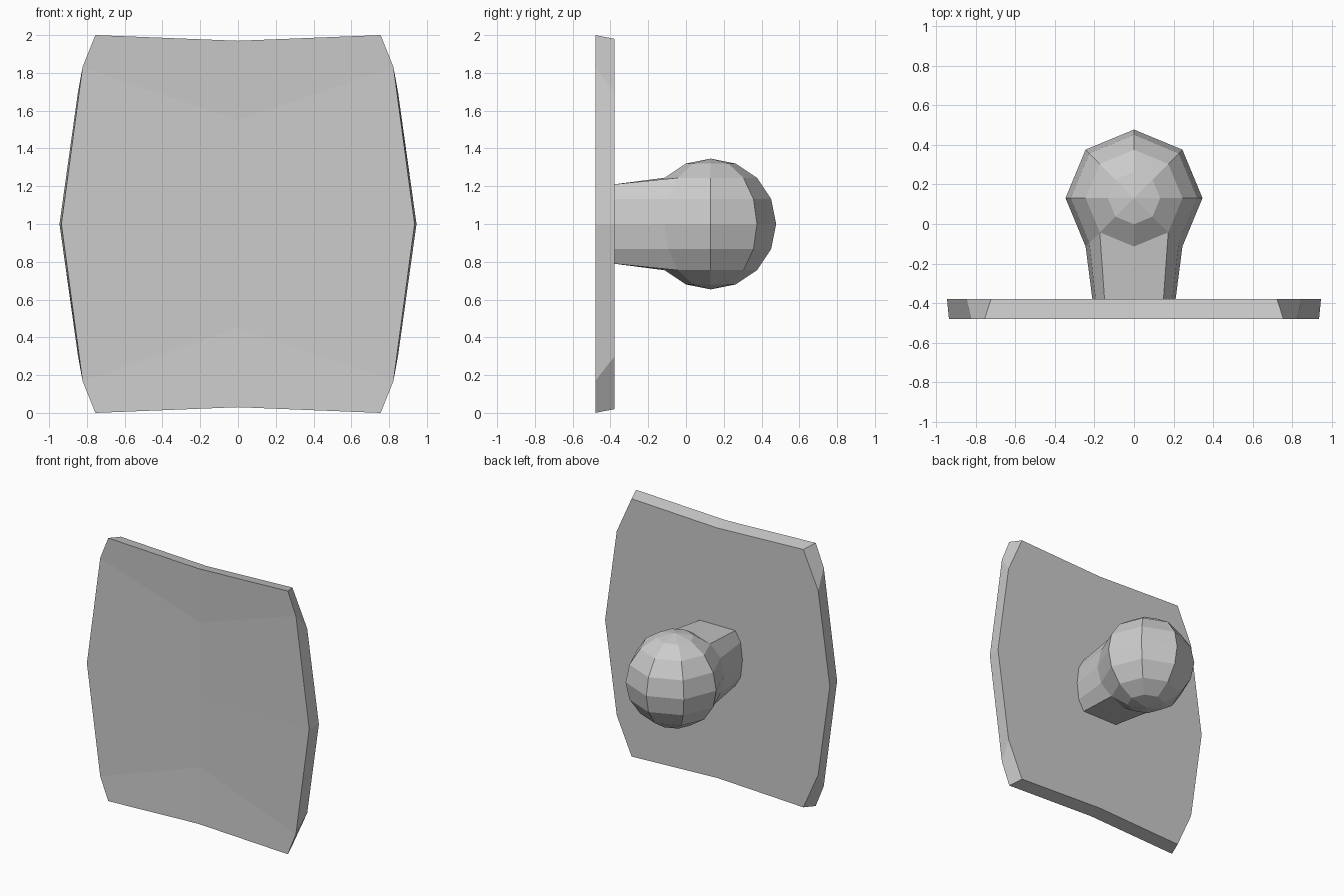
import bpy, bmesh
from mathutils import Matrix

cube = bpy.data.objects.get("Cube")
if cube:
    bpy.data.objects.remove(cube, do_unlink=True)

grey = bpy.data.materials.new("light grey")
grey.use_nodes = True
colour = (0.6, 0.6, 0.6, 1)
grey.diffuse_color = colour
grey.node_tree.nodes["Principled BSDF"].inputs["Base Color"].default_value = colour


def add_object(name, bm):
    bmesh.ops.recalc_face_normals(bm, faces=bm.faces)
    mesh = bpy.data.meshes.new(name)
    bm.to_mesh(mesh)
    bm.free()
    mesh.materials.append(grey)
    obj = bpy.data.objects.new(name, mesh)
    bpy.context.collection.objects.link(obj)
    return obj


# Plate: upper half rows as (edge x, edge height, middle height, middle inset),
# heights measured from the middle of the plate
FRONT = [(0.755, 1.0, 0.97, 0), (0.823, 0.83, 0.55, 0.025), (0.935, 0, 0, 0.025)]
BACK = [(0.722, 0.98, 0.95, 0), (0.847, 0.70, 0.55, 0), (0.945, 0, 0, 0)]


def plate_grid(bm, half, y):
    """Three columns by five rows, mirrored below the middle."""
    rows = [(r, 1) for r in half] + [(r, -1) for r in half[1::-1]]
    grid = []
    for (x, edge, middle, inset), s in rows:
        grid.append([bm.verts.new((-x, y, 1 + s * edge)),
                     bm.verts.new((0, y + inset, 1 + s * middle)),
                     bm.verts.new((x, y, 1 + s * edge))])
    for a, b in zip(grid, grid[1:]):
        for i in range(2):
            bm.faces.new((a[i], a[i + 1], b[i + 1], b[i]))
    # Rim in order around the outline
    return grid[0] + [r[2] for r in grid[1:-1]] + grid[-1][::-1] + [r[0] for r in grid[-2:0:-1]]


bm = bmesh.new()
front_rim = plate_grid(bm, FRONT, -0.48)
back_rim = plate_grid(bm, BACK, -0.378)
for i in range(len(front_rim)):
    j = (i + 1) % len(front_rim)
    bm.faces.new((front_rim[i], front_rim[j], back_rim[j], back_rim[i]))
add_object("plate", bm)

# Ball with its front faces drawn out into a tapering stem that meets the plate
bm = bmesh.new()
bmesh.ops.create_uvsphere(bm, u_segments=8, v_segments=8, radius=0.346)
patch = []
for f in bm.faces:
    c = f.calc_center_median()
    if c.y < -0.15 and abs(c.z) < 0.24:
        patch.append(f)
result = bmesh.ops.extrude_face_region(bm, geom=patch)
for v in [g for g in result["geom"] if isinstance(g, bmesh.types.BMVert)]:
    v.co.x *= 0.86
    if abs(v.co.z) > 0.2:
        v.co.z *= 0.86
    v.co.y = -0.51
old = [f for f in patch if f.is_valid]
if old:
    bmesh.ops.delete(bm, geom=old, context='FACES')
bmesh.ops.transform(bm, matrix=Matrix.Translation((0, 0.131, 1)), verts=bm.verts)
add_object("ball_and_stem", bm)
